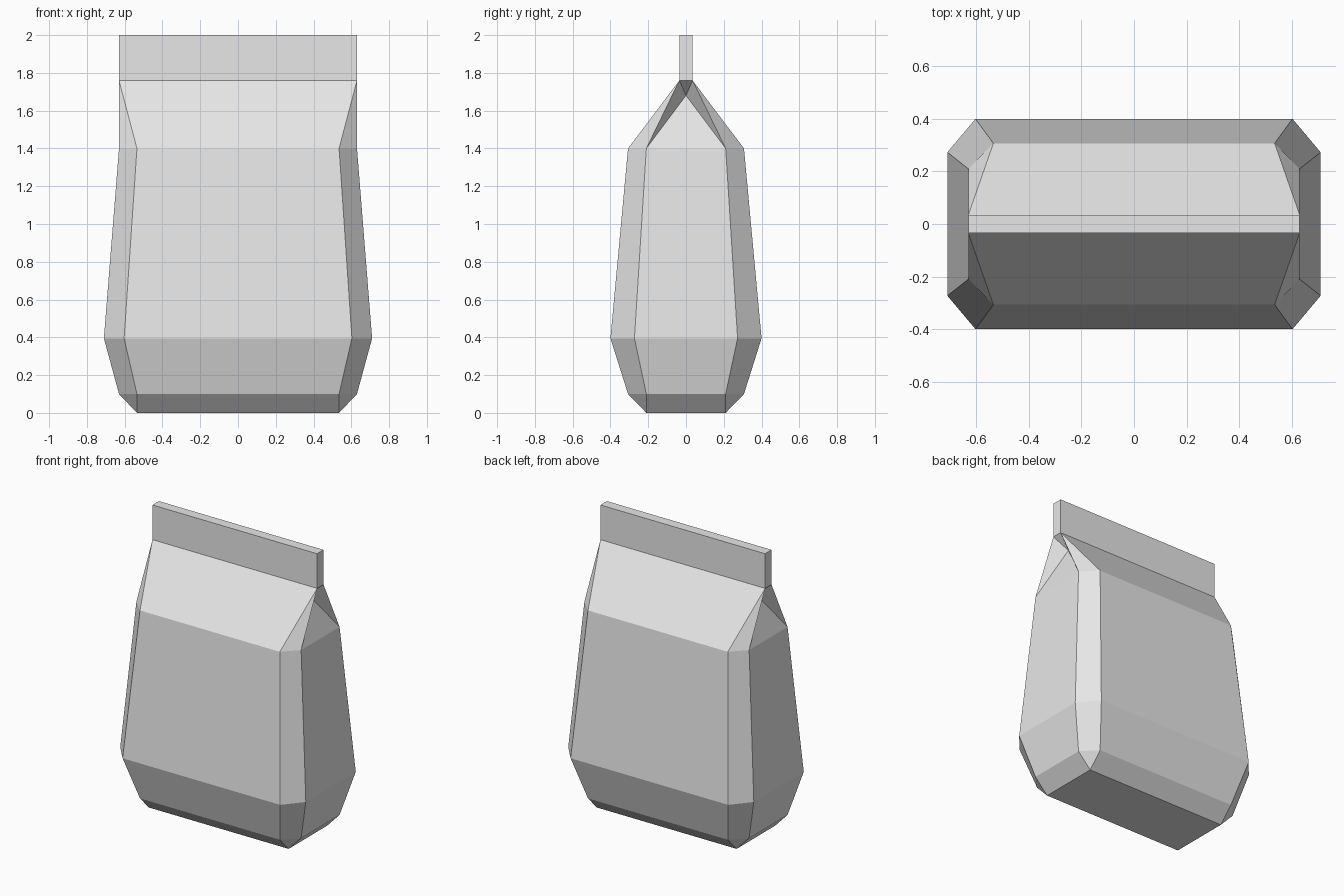
import bpy
import bmesh

cube = bpy.data.objects.get("Cube")
if cube:
    bpy.data.objects.remove(cube, do_unlink=True)

# Material
paper = bpy.data.materials.new("light_grey_paper")
paper.use_nodes = True
grey = (0.8, 0.8, 0.8, 1.0)
paper.diffuse_color = grey
paper.node_tree.nodes["Principled BSDF"].inputs["Base Color"].default_value = grey


def add_object(name, bm):
    bmesh.ops.remove_doubles(bm, verts=bm.verts[:], dist=0.001)
    bmesh.ops.dissolve_degenerate(bm, edges=bm.edges[:], dist=0.001)
    bmesh.ops.recalc_face_normals(bm, faces=bm.faces[:])
    mesh = bpy.data.meshes.new(name)
    bm.to_mesh(mesh)
    bm.free()
    mesh.materials.append(paper)
    obj = bpy.data.objects.new(name, mesh)
    bpy.context.collection.objects.link(obj)
    return obj


def ring(bm, z, front_x, front_y, side_x, side_y):
    """Eight-cornered section, counter-clockwise from the front edge."""
    corners = [(-front_x, -front_y), (front_x, -front_y),
               (side_x, -side_y), (side_x, side_y),
               (front_x, front_y), (-front_x, front_y),
               (-side_x, side_y), (-side_x, -side_y)]
    return [bm.verts.new((x, y, z)) for x, y in corners]


# Bag body: chamfered sections; the top one pinches into the seal
sections = [
    (0.0, 0.535, 0.21, 0.535, 0.21),
    (0.1, 0.535, 0.307, 0.63, 0.21),
    (0.395, 0.603, 0.4, 0.71, 0.273),
    (1.4, 0.535, 0.307, 0.63, 0.21),
    (1.76, 0.63, 0.035, 0.63, 0.035),
]
bm = bmesh.new()
rings = [ring(bm, *s) for s in sections]
bm.faces.new((rings[0][0], rings[0][1], rings[0][4], rings[0][5]))
SIDES = (2, 6)
for lower, upper in zip(rings, rings[1:]):
    for i in range(8):
        j = (i + 1) % 8
        if upper is rings[-1] and i in SIDES:
            # Gusset folded inwards below the seal
            fold = bm.verts.new((0.537 if i == 2 else -0.537, 0, 1.68))
            bm.faces.new((lower[i], lower[j], fold))
            bm.faces.new((lower[j], upper[j], fold))
            bm.faces.new((upper[j], upper[i], fold))
            bm.faces.new((upper[i], lower[i], fold))
        elif i % 2 and lower is rings[0]:
            # Bottom corners come to a point
            bm.faces.new((lower[i], upper[j], upper[i]))
        elif i % 2 and upper is rings[-1]:
            # Shoulder corners come to a point
            bm.faces.new((lower[i], lower[j], upper[j]))
        else:
            bm.faces.new((lower[i], lower[j], upper[j], upper[i]))
add_object("bag_body", bm)

# Flat folded seal along the top
bm = bmesh.new()
bmesh.ops.create_cube(bm, size=1.0)
bmesh.ops.scale(bm, vec=(1.26, 0.07, 0.24), verts=bm.verts[:])
bmesh.ops.translate(bm, vec=(0, 0, 1.88), verts=bm.verts[:])
add_object("top_seal", bm)
